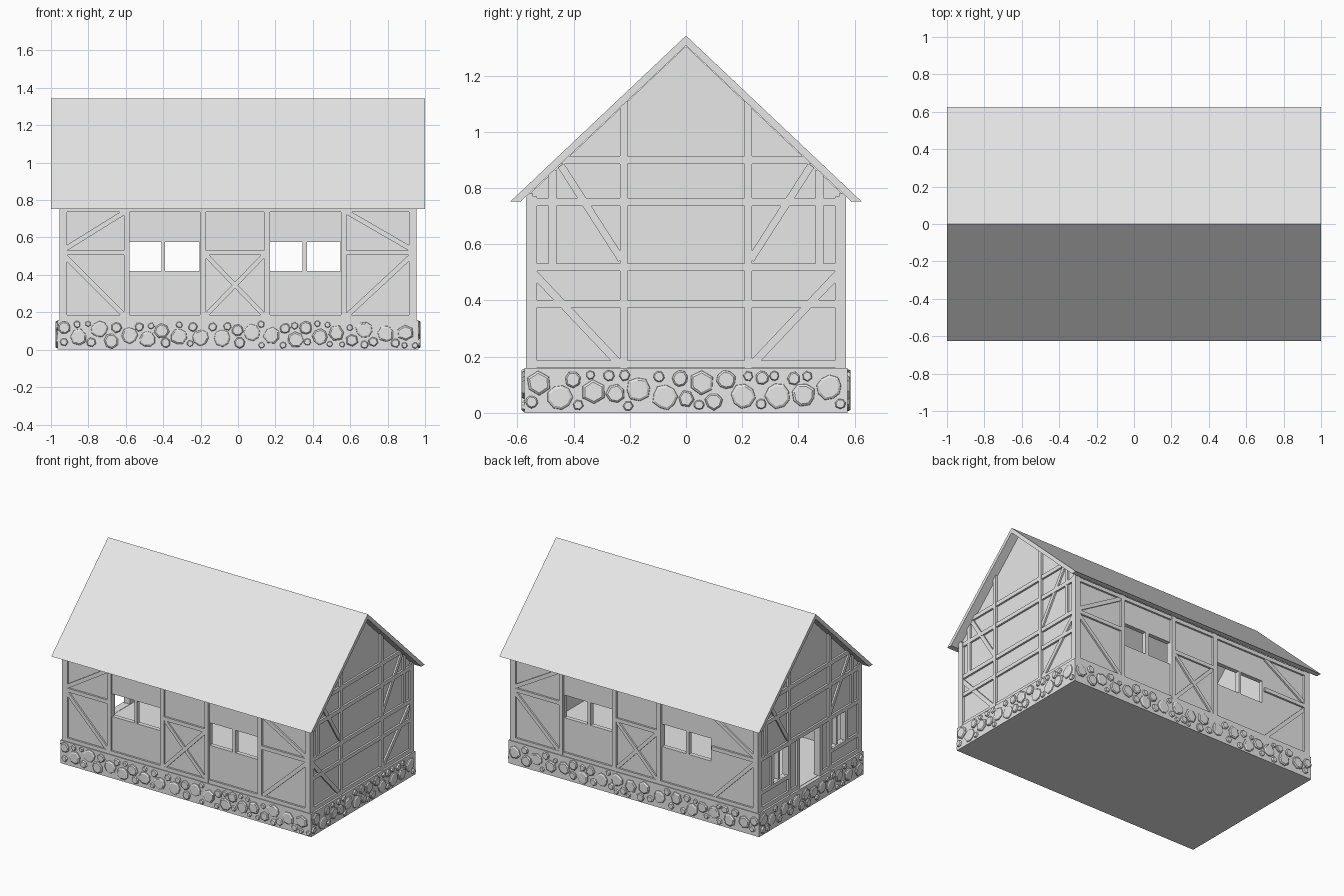
import bpy, bmesh, math, random
from mathutils import Vector

random.seed(4)
cube = bpy.data.objects.get("Cube")
if cube:
    bpy.data.objects.remove(cube, do_unlink=True)

grey = bpy.data.materials.new("plain_grey")
grey.use_nodes = True
grey.diffuse_color = (0.8, 0.8, 0.8, 1)
grey.node_tree.nodes["Principled BSDF"].inputs["Base Color"].default_value = (0.8, 0.8, 0.8, 1)


def finish(bm, name):
    bmesh.ops.recalc_face_normals(bm, faces=bm.faces)
    mesh = bpy.data.meshes.new(name)
    bm.to_mesh(mesh)
    bm.free()
    mesh.materials.append(grey)
    obj = bpy.data.objects.new(name, mesh)
    bpy.context.collection.objects.link(obj)
    return obj


def place(side, u, z, d):
    """Point on a side: u along it, z up, d outwards from the centre."""
    return {"front": (u, -d, z), "back": (u, d, z),
            "right": (d, u, z), "left": (-d, u, z)}[side]


def prism(bm, side, outline, d0, d1):
    rings = [[bm.verts.new(place(side, u, z, d)) for u, z in outline] for d in (d0, d1)]
    n = len(outline)
    for i in range(n):
        j = (i + 1) % n
        bm.faces.new((rings[0][i], rings[0][j], rings[1][j], rings[1][i]))
    bm.faces.new(rings[0][::-1])
    bm.faces.new(rings[1])


def rect(u0, u1, z0, z1):
    return [(u0, z0), (u1, z0), (u1, z1), (u0, z1)]


def beam(bm, side, p, q, width, d0, d1):
    p, q = Vector(p), Vector(q)
    n = (q - p).normalized().orthogonal() * width / 2
    prism(bm, side, [p - n, q - n, q + n, p + n], d0, d1)


# Stone base block
BASE_X, BASE_Y, BASE_Z = 0.965, 0.574, 0.16
bm = bmesh.new()
prism(bm, "front", rect(-BASE_X, BASE_X, 0, BASE_Z), -BASE_Y, BASE_Y)
finish(bm, "foundation")


# Irregular stones packed on every side of the base
def stones(side, half, depth, tries):
    bm = bmesh.new()
    done = []
    for i in range(tries):
        r = 0.046 - 0.03 * i / tries
        u = random.uniform(-half + r, half - r)
        z = random.uniform(r + 0.004, BASE_Z - r - 0.004)
        if any(math.hypot(u - a, z - b) < (r + c) * 0.98 for a, b, c in done):
            continue
        done.append((u, z, r))
        n = random.randint(6, 9)
        turn = random.random() * math.tau
        out = [(math.cos(turn + k * math.tau / n) * r * random.uniform(0.88, 1.06),
                math.sin(turn + k * math.tau / n) * r * random.uniform(0.88, 1.06))
               for k in range(n)]
        rings = []
        for scale, d in ((1, -0.003), (0.96, 0.006), (0.78, 0.011)):
            rings.append([bm.verts.new(place(side, u + a * scale, z + b * scale, depth + d))
                          for a, b in out])
        for low, high in zip(rings, rings[1:]):
            for k in range(n):
                m = (k + 1) % n
                bm.faces.new((low[k], low[m], high[m], high[k]))
        bm.faces.new(rings[0][::-1])
        bm.faces.new(rings[-1])
    finish(bm, side + "_stones")


for side in ("front", "back"):
    stones(side, BASE_X, BASE_Y, 2500)
for side in ("right", "left"):
    stones(side, BASE_Y, BASE_X, 1500)


# Plaster walls, with openings cut through
def wall(side, outline, d0, d1, openings):
    bm = bmesh.new()
    prism(bm, side, outline, d0, d1)
    obj = finish(bm, side + "_wall")
    if not openings:
        return
    bm = bmesh.new()
    for o in openings:
        prism(bm, side, rect(*o), d0 - 0.1, d1 + 0.1)
    cutter = finish(bm, side + "_opening_cutter")
    cutter.hide_render = True
    mod = obj.modifiers.new("openings", "BOOLEAN")
    mod.operation = "DIFFERENCE"
    mod.solver = "EXACT"
    mod.object = cutter
    bpy.context.view_layer.objects.active = obj
    bpy.ops.object.modifier_apply(modifier=mod.name)
    bpy.data.objects.remove(cutter, do_unlink=True)


windows = [(u, v, 0.42, 0.577) for u, v in
           ((-0.58, -0.41), (-0.39, -0.205), (0.172, 0.345), (0.37, 0.547))]
for side in ("front", "back"):
    wall(side, rect(-0.94, 0.94, 0.15, 0.775), 0.525, 0.555, windows)

gable = [(-0.555, 0.15), (0.555, 0.15), (0.555, 0.78), (0, 1.305), (-0.555, 0.78)]
end_openings = [(-0.11, 0.11, 0.162, 0.502)]
for s in (-1, 1):
    for a, b in ((0.24, 0.31), (0.325, 0.395)):
        end_openings.append((min(s * a, s * b), max(s * a, s * b), 0.3, 0.502))
wall("right", gable, 0.91, 0.94, [])
wall("left", gable, 0.91, 0.94, end_openings)

# Timber framing of the long sides
for side in ("front", "back"):
    bm = bmesh.new()
    posts = [-0.94, -0.595, -0.187, 0.155, 0.565, 0.94]
    if side == "back":
        posts.remove(-0.595)
    for u in posts:
        beam(bm, side, (u, 0.15), (u, 0.77), 0.03, 0.53, 0.57)
    for z in (0.172, 0.75):
        beam(bm, side, (-0.95, z), (0.95, z), 0.026, 0.53, 0.568)
    for a, b in ((-0.94, -0.595), (-0.187, 0.155), (0.565, 0.94)):
        beam(bm, side, (a, 0.518), (b, 0.518), 0.026, 0.53, 0.568)
    for corner, inner in ((-0.93, -0.6), (0.93, 0.575)):
        beam(bm, side, (corner, 0.535), (inner, 0.74), 0.026, 0.53, 0.566)
        beam(bm, side, (corner, 0.505), (inner, 0.175), 0.026, 0.53, 0.566)
    beam(bm, side, (-0.175, 0.18), (0.143, 0.51), 0.024, 0.53, 0.566)
    beam(bm, side, (-0.175, 0.51), (0.143, 0.18), 0.024, 0.53, 0.564)
    finish(bm, side + "_timber")

# Timber framing of the gable ends
for side in ("right", "left"):
    bm = bmesh.new()
    has_door = side == "left"
    for z, half in ((0.518, 0.56), (0.75, 0.56), (0.9, 0.445)):
        beam(bm, side, (-half, z), (half, z), 0.028, 0.915, 0.953)
    if not has_door:
        for z in (0.174, 0.388):
            beam(bm, side, (-0.56, z), (0.56, z), 0.026, 0.915, 0.953)
    for s in (-1, 1):
        beam(bm, side, (s * 0.557, 0.15), (s * 0.557, 0.78), 0.026, 0.915, 0.955)
        beam(bm, side, (s * 0.222, 0.15), (s * 0.222, 1.11), 0.026, 0.915, 0.955)
        beam(bm, side, (s * 0.475, 0.52), (s * 0.475, 0.865), 0.028, 0.915, 0.952)
        beam(bm, side, (s * 0.445, 0.88), (s * 0.23, 0.545), 0.026, 0.915, 0.951)
        if has_door:
            beam(bm, side, (s * 0.123, 0.15), (s * 0.123, 0.51), 0.026, 0.915, 0.955)
            beam(bm, side, (s * 0.222, 0.286), (s * 0.557, 0.286), 0.026, 0.915, 0.953)
            beam(bm, side, (s * 0.11, 0.174), (s * 0.56, 0.174), 0.026, 0.915, 0.953)
            beam(bm, side, (s * 0.408, 0.28), (s * 0.408, 0.51), 0.026, 0.915, 0.952)
        else:
            beam(bm, side, (s * 0.55, 0.505), (s * 0.235, 0.172), 0.028, 0.915, 0.951)
    finish(bm, side + "_timber")

# Pitched roof with flat-cut eaves
EAVE, EAVE_Z, RIDGE_Z = 0.625, 0.752, 1.342
bm = bmesh.new()
prism(bm, "right", [(-EAVE, EAVE_Z), (-0.588, EAVE_Z), (0, 1.307), (0.588, EAVE_Z),
                    (EAVE, EAVE_Z), (0, RIDGE_Z)], -1, 1)
finish(bm, "roof")
